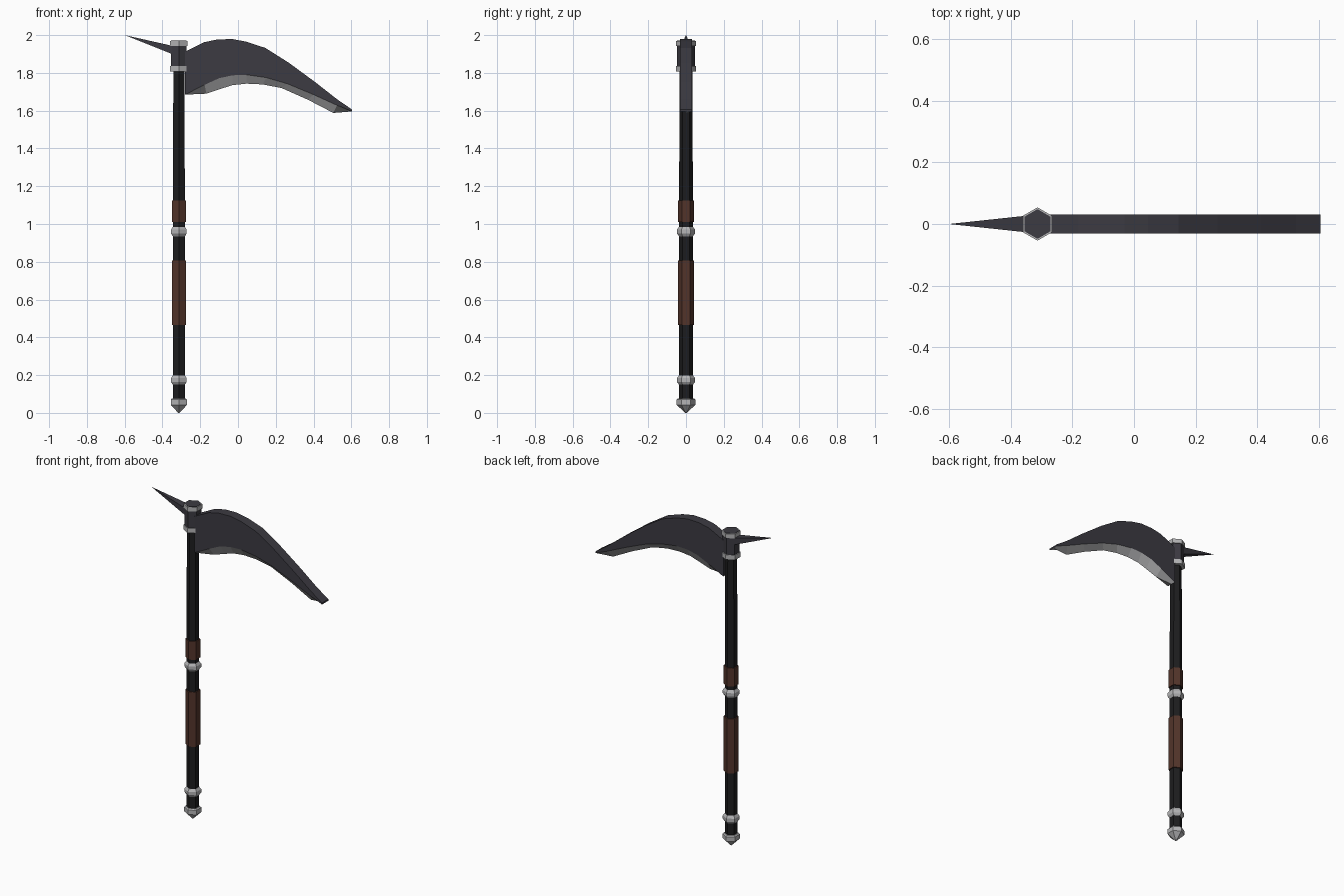
import bpy, bmesh, math

if "Cube" in bpy.data.objects:
    bpy.data.objects.remove(bpy.data.objects["Cube"])

SX = -0.313  # shaft axis x


def material(name, col):
    m = bpy.data.materials.new(name)
    m.diffuse_color = (*col, 1)
    m.use_nodes = True
    m.node_tree.nodes["Principled BSDF"].inputs["Base Color"].default_value = m.diffuse_color
    return m


BLACK = material("black wood", (0.012, 0.012, 0.013))
STEEL = material("dark steel", (0.045, 0.043, 0.054))
SILVER = material("silver", (0.46, 0.46, 0.47))
LEATHER = material("brown leather", (0.085, 0.034, 0.023))


def finish(name, bm, *mats):
    bmesh.ops.recalc_face_normals(bm, faces=bm.faces)
    me = bpy.data.meshes.new(name)
    bm.to_mesh(me)
    bm.free()
    for m in mats:
        me.materials.append(m)
    ob = bpy.data.objects.new(name, me)
    bpy.context.collection.objects.link(ob)
    return ob


def hex_lathe(name, profile, mat):
    """Six-sided turned part; profile is a list of (corner radius, z)."""
    bm = bmesh.new()
    rings = []
    for r, z in profile:
        rings.append([bm.verts.new((SX + r * math.cos(math.radians(90 + 60 * i)),
                                    r * math.sin(math.radians(90 + 60 * i)), z))
                      for i in range(6)])
    for a, b in zip(rings, rings[1:]):
        for i in range(6):
            j = (i + 1) % 6
            bm.faces.new((a[i], a[j], b[j], b[i]))
    bm.faces.new(rings[0])
    bm.faces.new(rings[-1])
    bmesh.ops.remove_doubles(bm, verts=bm.verts, dist=1e-5)
    return finish(name, bm, mat)


# Shaft and leather grips
hex_lathe("shaft", [(0.036, 0.04), (0.036, 1.27), (0.0335, 1.85)], BLACK)
hex_lathe("lower_grip", [(0.043, 0.465), (0.043, 0.807)], LEATHER)
hex_lathe("upper_grip", [(0.043, 1.01), (0.043, 1.125)], LEATHER)

# Pommel and decorative rings
hex_lathe("pommel", [(0.004, 0.0), (0.049, 0.042), (0.049, 0.07), (0.042, 0.077)], SILVER)
for name, z in (("lower_ring", 0.174), ("middle_ring", 0.96)):
    hex_lathe(name, [(0.037, z - 0.025), (0.048, z - 0.01),
                     (0.048, z + 0.01), (0.037, z + 0.025)], SILVER)

# Head socket with two collars
hex_lathe("head_socket", [(0.048, 1.82), (0.048, 1.972)], STEEL)
hex_lathe("socket_lower_collar", [(0.054, 1.808), (0.054, 1.837)], SILVER)
hex_lathe("socket_upper_collar", [(0.054, 1.943), (0.054, 1.970)], SILVER)

# Rear spike: four-sided pyramid
bm = bmesh.new()
base = [bm.verts.new((-0.32, y, z)) for y, z in
        ((-0.03, 1.888), (0.03, 1.888), (0.03, 1.937), (-0.03, 1.937))]
tip = bm.verts.new((-0.6, 0, 2.0))
bm.faces.new(base)
for i in range(4):
    bm.faces.new((base[i], base[(i + 1) % 4], tip))
finish("rear_spike", bm, STEEL)

# Curved blade: stations of back, bevel line and cutting edge (x, z)
T = 0.031
BACK = [(-0.28, 1.912), (-0.18, 1.962), (-0.11, 1.977), (-0.03, 1.979), (0.045, 1.965),
        (0.145, 1.932), (0.27, 1.853), (0.41, 1.75), (0.525, 1.66), (0.604, 1.606)]
BEVEL = [(-0.28, 1.685), (-0.177, 1.737), (-0.1, 1.772), (-0.03, 1.787), (0.045, 1.790),
         (0.15, 1.775), (0.26, 1.743), (0.40, 1.685), (0.525, 1.628), (0.604, 1.596)]
EDGE = [(-0.28, 1.685), (-0.167, 1.69), (-0.09, 1.716), (-0.03, 1.735), (0.045, 1.743),
        (0.13, 1.739), (0.23, 1.72), (0.37, 1.658), (0.505, 1.588), (0.604, 1.596)]
bm = bmesh.new()
rows = []
for b, v, e in zip(BACK, BEVEL, EDGE):
    rows.append([bm.verts.new((p[0], y, p[1])) for p, y in
                 ((b, -T), (v, -T), (e, 0), (v, T), (b, T))])
for p, q in zip(rows, rows[1:]):
    for i in range(5):
        j = (i + 1) % 5
        f = bm.faces.new((p[i], p[j], q[j], q[i]))
        f.material_index = 1 if i in (1, 2) else 0  # ground edge is silver
for r in (rows[0], rows[-1]):
    bm.faces.new(r)
# triangles under the end facets
finish("blade", bm, STEEL, SILVER)
